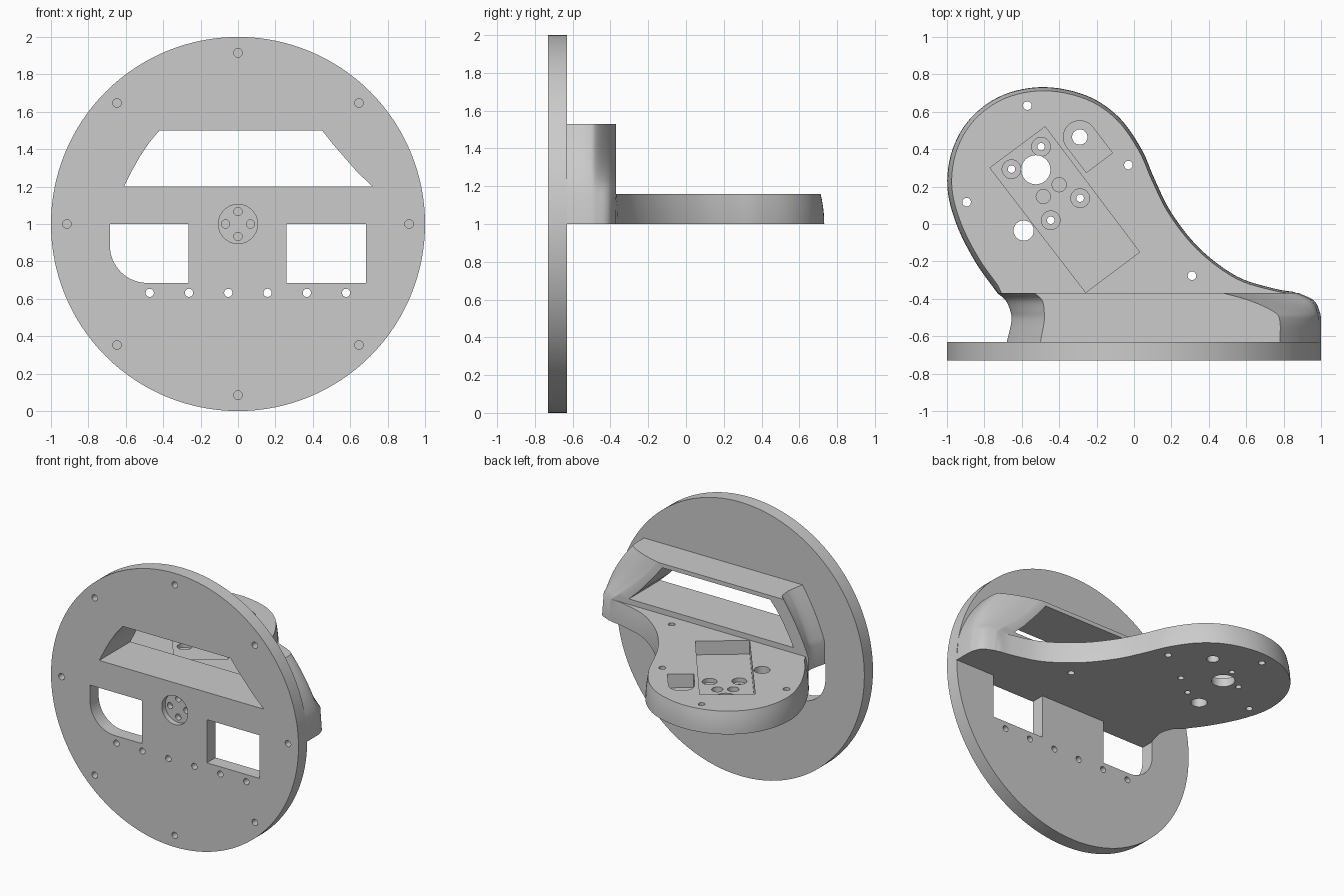
import bpy, bmesh, math
from mathutils import Vector

if "Cube" in bpy.data.objects:
    bpy.data.objects.remove(bpy.data.objects["Cube"], do_unlink=True)

grey = bpy.data.materials.new("plain grey")
grey.use_nodes = True
grey.diffuse_color = (0.6, 0.6, 0.6, 1)
grey.node_tree.nodes["Principled BSDF"].inputs["Base Color"].default_value = (0.6, 0.6, 0.6, 1)


def loft(name, rings):
    """Skin a list of equal-length rings and cap both ends."""
    bm = bmesh.new()
    rows = [[bm.verts.new(p) for p in ring] for ring in rings]
    n = len(rows[0])
    for a, b in zip(rows, rows[1:]):
        for i in range(n):
            j = (i + 1) % n
            bm.faces.new((a[i], a[j], b[j], b[i]))
    bm.faces.new(rows[0])
    bm.faces.new(rows[-1])
    bmesh.ops.recalc_face_normals(bm, faces=bm.faces)
    mesh = bpy.data.meshes.new(name)
    bm.to_mesh(mesh)
    bm.free()
    mesh.materials.append(grey)
    obj = bpy.data.objects.new(name, mesh)
    bpy.context.collection.objects.link(obj)
    return obj


def prism(name, outline, axis, lo, hi):
    """Extrude a 2D outline along y (outline is x,z) or z (outline is x,y)."""
    place = (lambda p, d: (p[0], d, p[1])) if axis == "y" else (lambda p, d: (p[0], p[1], d))
    return loft(name, [[place(p, d) for p in outline] for d in (lo, hi)])


def circle(x, y, r, n=32):
    return [(x + r * math.cos(math.tau * i / n), y + r * math.sin(math.tau * i / n)) for i in range(n)]


def spline(points, steps):
    """Catmull-Rom curve through tuples of any length."""
    pts = [Vector(p) for p in points]
    pts = [2 * pts[0] - pts[1]] + pts + [2 * pts[-1] - pts[-2]]
    out = []
    for a, b, c, d in zip(pts, pts[1:], pts[2:], pts[3:]):
        for s in range(steps):
            t = s / steps
            out.append(0.5 * (2 * b + (c - a) * t + (2 * a - 5 * b + 4 * c - d) * t ** 2
                              + (3 * b - a - 3 * c + d) * t ** 3))
    return out + [pts[-2]]


def cut(target, outline, axis, lo, hi):
    cutter = prism("cutter", outline, axis, lo, hi)
    cutter.hide_render = True
    mod = target.modifiers.new("cut", "BOOLEAN")
    mod.operation, mod.solver, mod.object = "DIFFERENCE", "EXACT", cutter
    bpy.context.view_layer.objects.active = target
    bpy.ops.object.modifier_apply(modifier=mod.name)
    bpy.data.objects.remove(cutter, do_unlink=True)


FRONT, BACK, REAR = -0.73, -0.63, -0.37
BASE, DECK, ROOF = 1.0, 1.16, 1.53

# Round face plate
face_plate = prism("face_plate", circle(0, 1, 1, 128), "y", FRONT, BACK)

# Housing behind the plate: (y, left low, left high, right low, right high, right bulge)
stations = [(BACK, -0.68, -0.50, 0.987, 0.78, 0.03),
            (-0.52, -0.655, -0.48, 0.987, 0.78, 0.03),
            (-0.47, -0.66, -0.48, 0.98, 0.75, 0.02),
            (-0.41, -0.685, -0.49, 0.95, 0.62, -0.01),
            (REAR, -0.73, -0.53, 0.87, 0.48, -0.03)]
rings = []
for y, ll, lh, rl, rh, bulge in spline([Vector(s) for s in stations], 6):
    ring = [(ll, y, BASE), (rl + 0.013, y, BASE)]
    sides = [k / 10 for k in range(11)]
    for t in sides:
        z = DECK + (ROOF - DECK) * t
        x = rl + (rh - rl) * t + 4 * bulge * t * (1 - t)
        ring.append((min(x, math.sqrt(1 - (z - 1) ** 2)), y, z))
    for t in reversed(sides):
        z = DECK + (ROOF - DECK) * t
        ring.append((ll + (lh - ll) * t - 0.06 * t * (1 - t), y, z))
    rings.append(ring)
housing = loft("window_housing", rings)

# Teardrop shelf with a slightly curved draft on its rim
shore = spline([(-0.73, REAR), (-0.85, -0.2), (-0.95, 0), (-0.998, 0.2), (-0.97, 0.4),
                (-0.87, 0.57), (-0.7, 0.69), (-0.48, 0.732), (-0.25, 0.685), (-0.08, 0.57),
                (0.04, 0.4), (0.11, 0.24), (0.2, 0.06), (0.35, -0.13), (0.55, -0.28),
                (0.75, -0.345), (0.87, REAR + 0.005)], 6)
rings = []
last = len(shore) - 1
for k in range(6):
    t = k / 5
    ring = []
    for i, p in enumerate(shore):
        d = (shore[min(i + 1, last)] - shore[max(i - 1, 0)]).normalized()
        inset = (0.027 - 0.017 * i / last) * t ** 2
        x, y = p.x + d.y * inset, p.y - d.x * inset
        ring.append((x, REAR if i in (0, last) else max(y, REAR + 0.002), BASE + (DECK - BASE) * t))
    rings.append(ring)
shelf = loft("teardrop_shelf", rings)

# Large window through plate and housing, with bowed sides
window = [(-0.61, 1.2), (0.72, 1.2), (0.64, 1.275), (0.57, 1.355), (0.505, 1.43), (0.45, 1.5),
          (-0.42, 1.5), (-0.475, 1.435), (-0.525, 1.36), (-0.57, 1.28)]
for part in (face_plate, housing):
    cut(part, window, "y", FRONT - 0.1, REAR + 0.1)

# Lower windows, one with a rounded corner
corner = [(-0.485 - 0.2 * math.cos(a), 0.885 - 0.2 * math.sin(a))
          for a in (math.pi / 2 * k / 16 for k in range(17))]
cut(face_plate, corner + [(-0.265, 0.685), (-0.265, 1), (-0.685, 1)], "y", FRONT - 0.1, BACK + 0.1)
cut(face_plate, [(0.26, 0.685), (0.685, 0.685), (0.685, 1), (0.26, 1)], "y", FRONT - 0.1, BACK + 0.1)

# Row of through holes, ring of blind holes
for k in range(6):
    cut(face_plate, circle(-0.472 + 0.21 * k, 0.632, 0.022), "y", FRONT - 0.1, BACK + 0.1)
for k in range(8):
    a = math.tau * k / 8
    cut(face_plate, circle(0.915 * math.cos(a), 1 + 0.915 * math.sin(a), 0.023), "y", FRONT - 0.1, FRONT + 0.06)

# Central round recess with four blind holes
cut(face_plate, circle(0, 1, 0.105, 48), "y", FRONT - 0.1, FRONT + 0.04)
for k in range(4):
    a = math.tau * k / 4
    cut(face_plate, circle(0.066 * math.cos(a), 1 + 0.066 * math.sin(a), 0.022), "y", FRONT - 0.1, FRONT + 0.08)

# Shelf pockets
FLOOR, ABOVE, BELOW = 1.06, 1.3, 0.9
cut(shelf, [(-0.77, 0.30), (-0.475, 0.52), (0.03, -0.15), (-0.258, -0.366)], "z", FLOOR, ABOVE)
lobe = [(-0.29 + 0.087 * math.cos(a), 0.465 + 0.087 * math.sin(a))
        for a in (math.radians(37 + 180 * k / 20) for k in range(21))]
cut(shelf, lobe + [(-0.255, 0.275), (-0.115, 0.38)], "z", FLOOR, ABOVE)

# Counterbored screw holes and shallow blind holes in the pocket
for x, y in ((-0.655, 0.293), (-0.497, 0.413), (-0.288, 0.138), (-0.445, 0.02)):
    cut(shelf, circle(x, y, 0.05), "z", 1.03, ABOVE)
    cut(shelf, circle(x, y, 0.02), "z", BELOW, ABOVE)
for x, y in ((-0.4, 0.21), (-0.485, 0.147)):
    cut(shelf, circle(x, y, 0.038), "z", 1.02, ABOVE)

# Through holes in the shelf
for x, y, r in ((-0.525, 0.29, 0.078), (-0.59, -0.035, 0.054), (-0.29, 0.465, 0.041),
                (-0.57, 0.633, 0.023), (-0.03, 0.315, 0.023), (-0.895, 0.117, 0.023), (0.31, -0.277, 0.023)):
    cut(shelf, circle(x, y, r), "z", BELOW, ABOVE)

# Smooth the curved walls, keep edges sharp
for obj in (face_plate, housing, shelf):
    bpy.ops.object.select_all(action="DESELECT")
    obj.select_set(True)
    bpy.context.view_layer.objects.active = obj
    bpy.ops.object.shade_smooth_by_angle(angle=math.radians(30))
